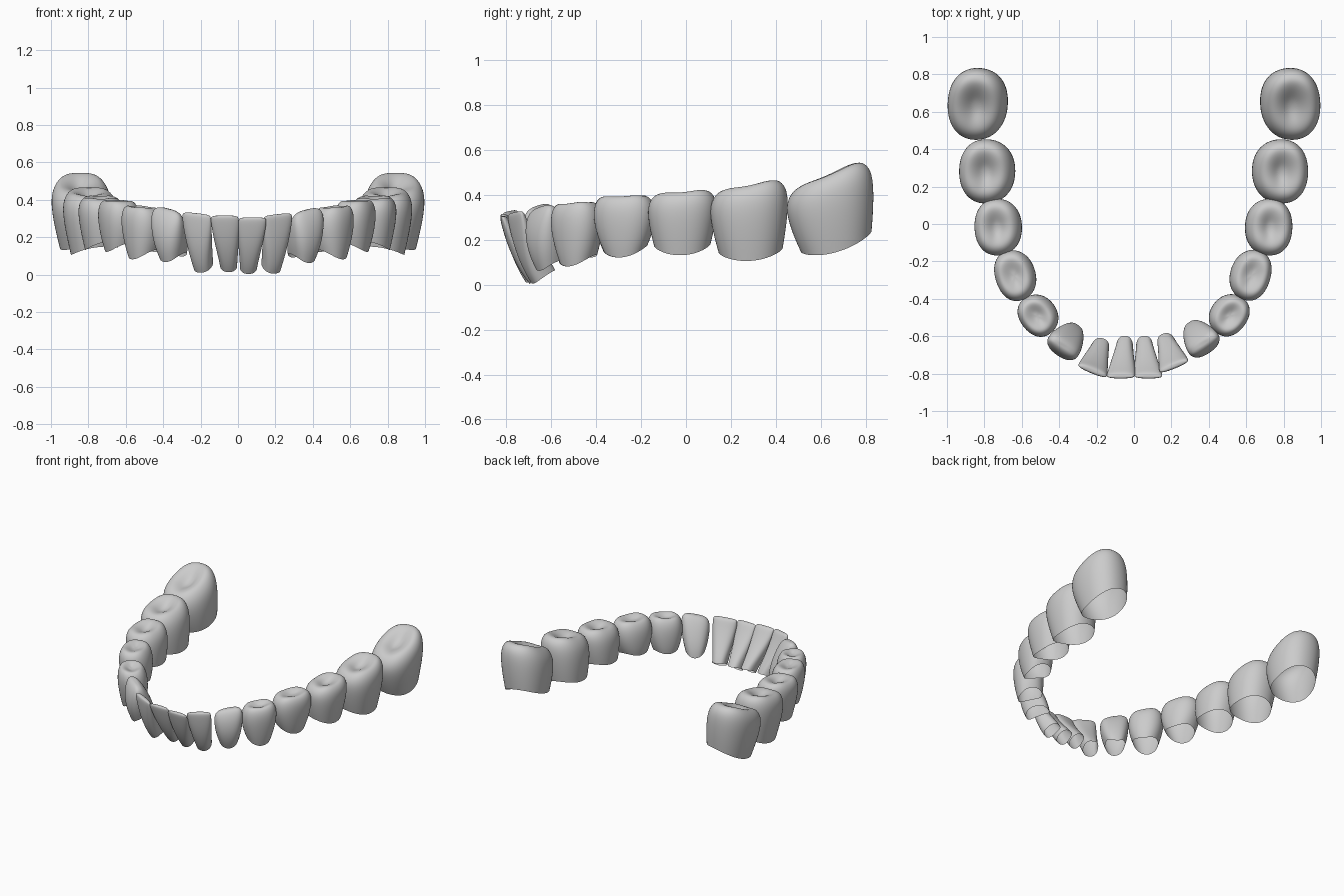
import bpy, bmesh
from math import sin, cos, pi, radians

if "Cube" in bpy.data.objects:
    bpy.data.objects.remove(bpy.data.objects["Cube"])

SEG = 20
# Crown profiles: (height fraction, width scale, depth scale), bottom ring first
INCISOR = [(0, .62, .95), (.12, .67, 1.06), (.35, .81, 1.0), (.6, .94, .78), (.82, 1.02, .54),
           (.95, 1.02, .4), (1.0, .95, .26), (1.01, .5, .1), (1.01, 0, 0)]
CANINE = [(0, .7, .93), (.2, .85, 1.05), (.45, .97, 1.03), (.7, 1.03, .84), (.87, 1.0, .6),
          (.97, .84, .38), (1.01, .5, .18), (1.01, 0, 0)]
PREMOLAR = [(0, .72, .8), (.2, .86, .92), (.5, 1.0, 1.01), (.75, 1.02, 1.0), (.92, .93, .88),
            (1.01, .74, .68), (.99, .52, .45), (.93, .25, .2), (.92, 0, 0)]
MOLAR = [(0, .84, .86), (.25, .93, .95), (.55, 1.01, 1.02), (.78, 1.02, 1.0), (.93, .92, .87),
         (1.01, .73, .66), (.98, .48, .4), (.9, .22, .18), (.88, 0, 0)]


def power(c, n):
    return (1 if c >= 0 else -1) * abs(c) ** (2 / n)


def tooth(name, side, prof, x, y, ang, hu, hv, z0, z1, s0, s1, lu, lv,
          rise, scallop, taper, cusp, n, bow):
    """Loft one crown; u runs along the arch, v points outward to lip or cheek."""
    a = radians(ang)
    v_dir, u_dir = (cos(a), sin(a)), (-sin(a), cos(a))
    bm = bmesh.new()

    def point(un, vn, t, su, sv, bump):
        k = 1 - t
        u = un * su * hu * (1 + taper * vn) + lu * k
        v = vn * sv * hv + lv * k + bow * 4 * t * k
        z = z0 + (z1 - z0) * t + (s0 * k + s1 * t) * un * su * hu
        z += k * k * (scallop * un * un - rise * vn) + bump
        return bm.verts.new((side * (x + u * u_dir[0] + v * v_dir[0]),
                             y + u * u_dir[1] + v * v_dir[1], z))

    rings = []
    for t, su, sv in prof[:-1]:
        ring = []
        for j in range(SEG):
            th = 2 * pi * j / SEG
            bump = -cusp * cos(4 * th) * su if t > .9 else 0
            ring.append(point(power(cos(th), n), power(sin(th), n), t, su, sv, bump))
        rings.append(ring)
    tip = point(0, 0, prof[-1][0], 0, 0, 0)
    # hollow shell, open at the neck
    for r0, r1 in zip(rings, rings[1:]):
        for j in range(SEG):
            k = (j + 1) % SEG
            q = (r0[j], r0[k], r1[k], r1[j])
            bm.faces.new(q if side > 0 else q[::-1])
    for j in range(SEG):
        q = (rings[-1][j], rings[-1][(j + 1) % SEG], tip)
        bm.faces.new(q if side > 0 else q[::-1])
    for f in bm.faces:
        f.smooth = True
    # u, v, z form a left-handed frame, so turn the faces outward
    bmesh.ops.reverse_faces(bm, faces=bm.faces)
    me = bpy.data.meshes.new(name)
    bm.to_mesh(me)
    bm.free()
    ob = bpy.data.objects.new(name, me)
    bpy.context.collection.objects.link(ob)
    m = ob.modifiers.new('smooth', 'SUBSURF')
    m.levels = m.render_levels = 2


# name, profile, x, y, outward angle, half width, half depth, z low, z high,
# slope low, slope high, base shift along, base shift outward
TEETH = [
    ('central_incisor', INCISOR, .078, -.812, -90, .073, .052, .032, .303, 0, 0, -.022, -.165),
    ('lateral_incisor', INCISOR, .212, -.757, -68, .080, .055, .034, .32, 0, .1, .010, -.128),
    ('canine', CANINE, .370, -.638, -56, .093, .085, .075, .345, 0, .2, 0, -.058),
    ('first_premolar', PREMOLAR, .514, -.491, -38, .117, .10, .10, .363, 0, .08, 0, -.02),
    ('second_premolar', PREMOLAR, .630, -.275, -18, .138, .108, .14, .395, .03, .03, 0, -.02),
    ('first_molar', MOLAR, .730, -.017, -2, .152, .126, .15, .415, .03, .08, 0, -.025),
    ('second_molar', MOLAR, .793, .278, 0, .172, .149, .125, .445, .07, .2, .01, -.03),
    ('third_molar', MOLAR, .848, .628, 2, .19, .16, .165, .490, .3, .43, .042, -.03),
]
# small left-side differences: x, y, z
LEFT = [(-.006, 0, .01), (.008, -.026, .005), (.006, -.014, .005), (.004, -.002, 0),
        (.012, -.002, 0), (.006, 0, 0), (.004, 0, 0), (0, 0, 0)]
# rise, scallop, taper, cusp, roundness, outward bow per crown type
STYLE = {id(INCISOR): (.03, .012, .14, 0, 2.5, .014), id(CANINE): (.015, .035, .08, 0, 2.5, .008),
         id(PREMOLAR): (.02, .03, .04, .003, 2.2, 0), id(MOLAR): (.02, .03, .02, .004, 2.2, 0)}

for row, (dx, dy, dz) in zip(TEETH, LEFT):
    name, prof, x, y, ang, hu, hv, z0, z1 = row[:9]
    st = STYLE[id(prof)]
    tooth('right_' + name, 1, *row[1:], *st)
    tooth('left_' + name, -1, prof, x + dx, y + dy, ang, hu, hv, z0 + dz, z1 + dz, *row[9:], *st)
